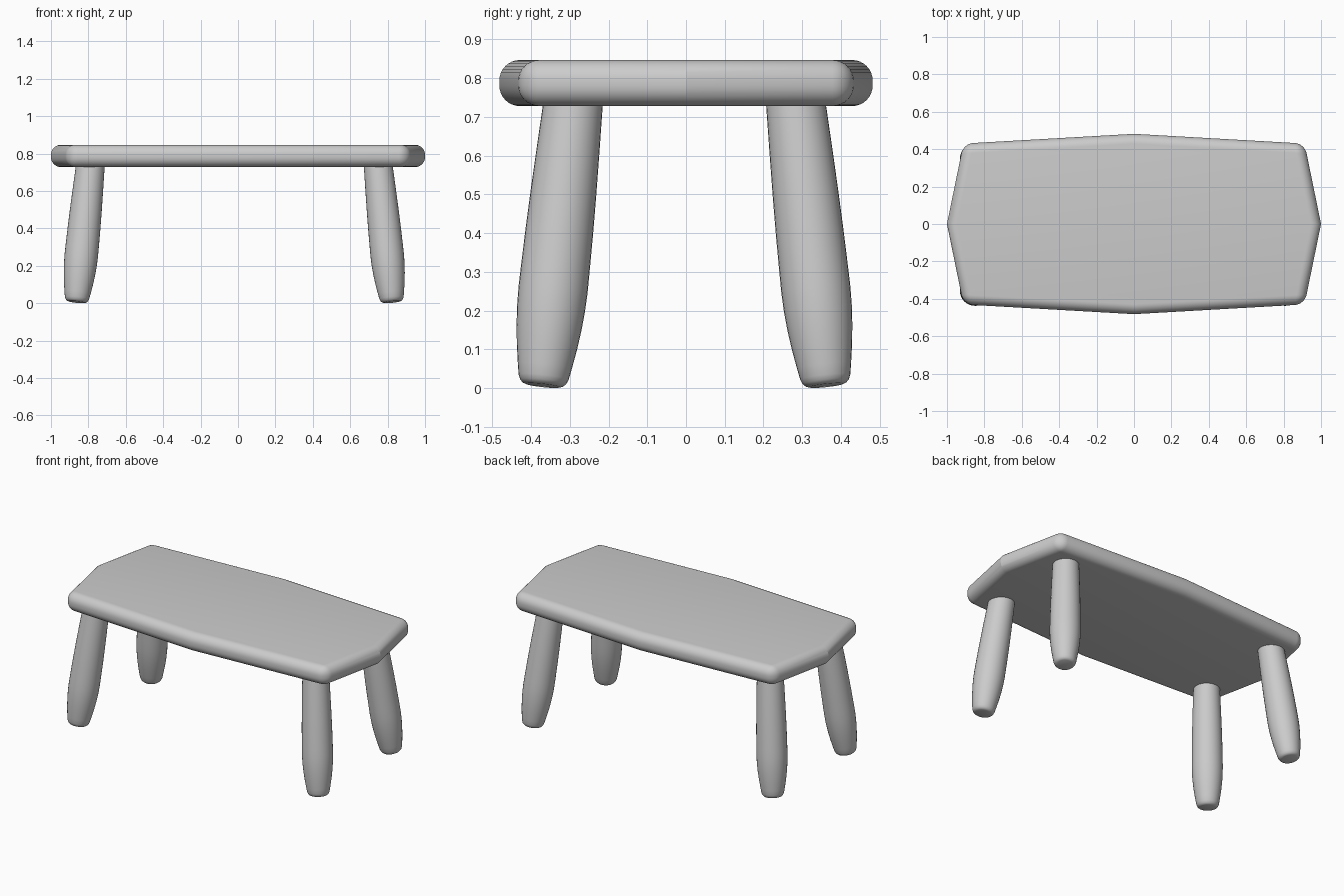
import bpy, bmesh, math
from mathutils import Vector

if "Cube" in bpy.data.objects:
    bpy.data.objects.remove(bpy.data.objects["Cube"])


def make_object(name, bm, angle):
    bmesh.ops.recalc_face_normals(bm, faces=bm.faces)
    mesh = bpy.data.meshes.new(name)
    bm.to_mesh(mesh)
    bm.free()
    obj = bpy.data.objects.new(name, mesh)
    bpy.context.collection.objects.link(obj)
    bpy.ops.object.select_all(action='DESELECT')
    obj.select_set(True)
    bpy.context.view_layer.objects.active = obj
    bpy.ops.object.shade_smooth_by_angle(angle=math.radians(angle))
    return obj


# Table top: eight-sided slab with rounded rim and corners
outline = [(1, 0), (0.912, 0.43), (0, 0.482), (-0.912, 0.43),
           (-1, 0), (-0.912, -0.43), (0, -0.482), (0.912, -0.43)]
bm = bmesh.new()
base = bm.faces.new([bm.verts.new((x, y, 0.728)) for x, y in outline])
ext = bmesh.ops.extrude_face_region(bm, geom=[base], use_keep_orig=True)
bmesh.ops.translate(bm, vec=(0, 0, 0.119),
                    verts=[v for v in ext["geom"] if isinstance(v, bmesh.types.BMVert)])
# Soften every edge except the shallow mid-side creases
sharp = [e for e in bm.edges
         if not (abs(e.verts[0].co.z - e.verts[1].co.z) > 0.1
                 and (abs(e.verts[0].co.x) < 0.01 or abs(e.verts[0].co.y) < 0.01))]
bmesh.ops.bevel(bm, geom=sharp, offset=0.053, segments=8, profile=0.5, affect='EDGES')
make_object("table_top", bm, 20)

# Legs: turned profile (distance up the axis, radius), splayed outwards
profile = [(0, 0.044), (0.003, 0.053), (0.010, 0.060), (0.022, 0.065), (0.05, 0.070),
           (0.10, 0.078), (0.15, 0.084), (0.20, 0.088), (0.25, 0.0895), (0.30, 0.089),
           (0.40, 0.0875), (0.50, 0.085), (0.62, 0.081), (0.755, 0.076)]
SIDES = 32


def leg(name, foot, top):
    foot, top = Vector(foot), Vector(top)
    axis = (top - foot).normalized()
    turn = Vector((0, 0, 1)).rotation_difference(axis)
    bm = bmesh.new()
    rings = []
    for h, r in profile:
        rings.append([bm.verts.new(foot + turn @ Vector((
            r * math.cos(2 * math.pi * i / SIDES),
            r * math.sin(2 * math.pi * i / SIDES), h))) for i in range(SIDES)])
    for a, b in zip(rings, rings[1:]):
        for i in range(SIDES):
            j = (i + 1) % SIDES
            bm.faces.new((a[i], a[j], b[j], b[i]))
    bm.faces.new(rings[0][::-1])
    bm.faces.new(rings[-1])
    make_object(name, bm, 40)


for sx, side in ((-1, "left"), (1, "right")):
    for sy, end in ((-1, "front"), (1, "back")):
        leg(f"{end}_{side}_leg",
            (sx * 0.843 - 0.02, sy * 0.366 - 0.004, 0.0065),
            (sx * 0.770 - 0.02, sy * 0.288 - 0.004, 0.73))
